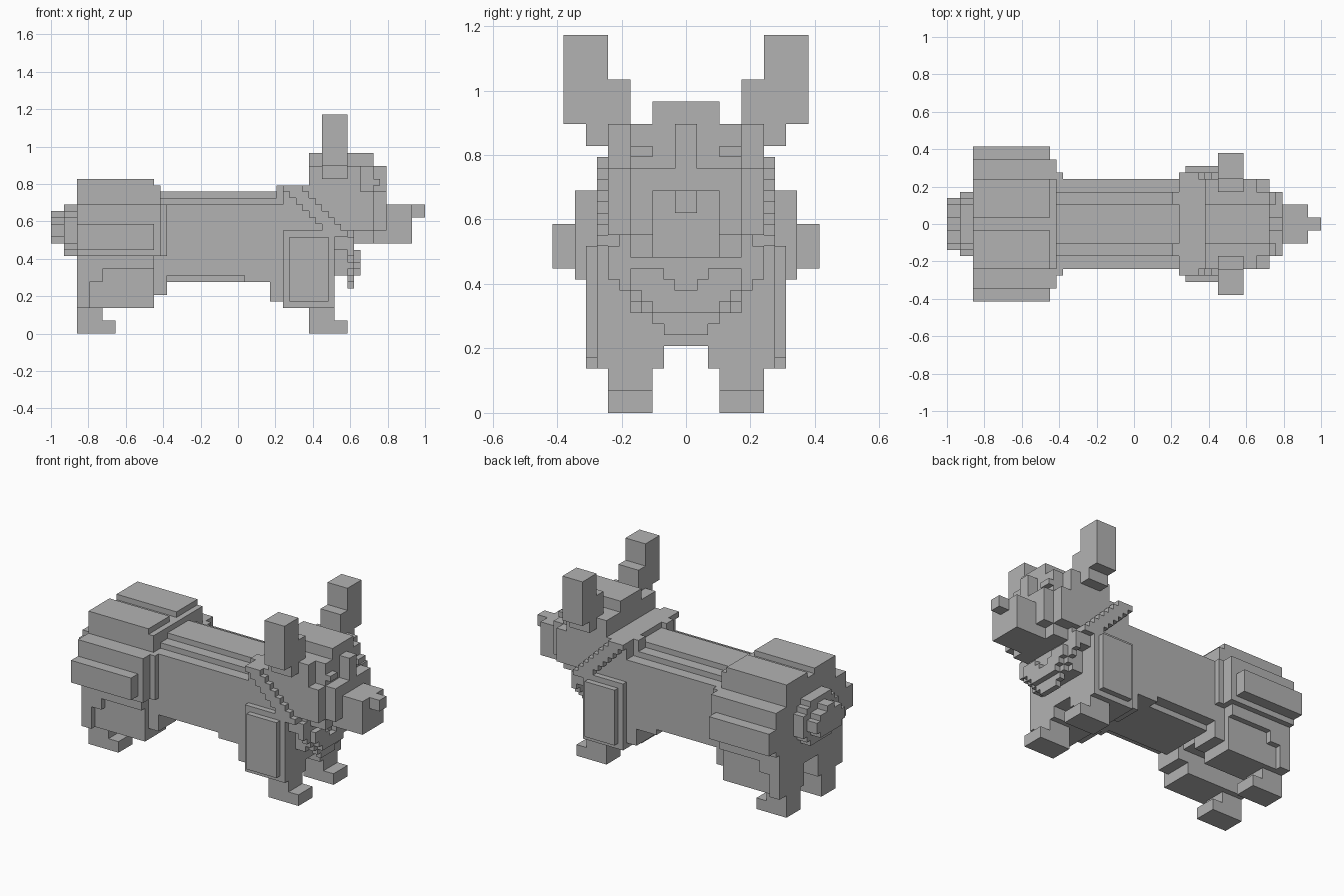
import bpy, bmesh
from mathutils import Vector

cube = bpy.data.objects.get("Cube")
if cube:
    bpy.data.objects.remove(cube, do_unlink=True)

V = 2 / 58  # size of one block

fur = bpy.data.materials.new("plain_grey")
fur.use_nodes = True
GREY = (0.45, 0.45, 0.45, 1)
fur.diffuse_color = GREY
fur.node_tree.nodes["Principled BSDF"].inputs["Base Color"].default_value = GREY


def add_box(bm, x0, x1, y0, y1, z0, z1):
    """Add one box given in block units, x counted from the tail."""
    verts = bmesh.ops.create_cube(bm, size=1)["verts"]
    size = Vector((x1 - x0, y1 - y0, z1 - z0)) * V
    mid = Vector(((x0 + x1) / 2 - 29, (y0 + y1) / 2, (z0 + z1) / 2)) * V
    for v in verts:
        v.co = Vector(a * b for a, b in zip(v.co, size)) + mid


def part(name, boxes, pair=False):
    """Boxes are (x0, x1, half_width, z0, z1), or (x0, x1, y0, y1, z0, z1) if paired."""
    bm = bmesh.new()
    for b in boxes:
        if pair:
            x0, x1, y0, y1, z0, z1 = b
            add_box(bm, x0, x1, y0, y1, z0, z1)
            add_box(bm, x0, x1, -y1, -y0, z0, z1)
        else:
            x0, x1, w, z0, z1 = b
            add_box(bm, x0, x1, -w, w, z0, z1)
    mesh = bpy.data.meshes.new(name)
    bm.to_mesh(mesh)
    bm.free()
    mesh.materials.append(fur)
    bpy.context.collection.objects.link(bpy.data.objects.new(name, mesh))


# Round stub tail
part("tail", [(2, 4, 5, 14, 18), (2, 4, 4, 13, 19), (2, 4, 3, 12, 20),
              (0, 4, 4, 15, 17), (0, 4, 3, 14, 18), (0, 4, 1, 14, 19)])

# Hindquarters: stacked layers, with a shallow groove along the top
part("hindquarters", [(4, 16, 10, 12, 20), (4, 16, 12, 13, 17),
                      (4, 17, 7, 8, 23), (16, 17, 10, 12, 20),
                      (16, 18, 8, 12, 20)])
part("rump_lobes", [(4, 16, 1, 7, 20, 24)], pair=True)
part("hind_legs", [(4, 6, 8, 9, 4, 12), (6, 8, 8, 9, 8, 12), (8, 16, 8, 9, 10, 12),
                   (4, 16, 2, 8, 4, 12), (16, 18, 2, 7, 6, 12),
                   (4, 8, 3, 7, 2, 4), (4, 10, 3, 7, 0, 2)], pair=True)

# Long body with stepped back and belly
part("body", [(17, 40, 7, 9, 20), (17, 40, 5, 20, 21), (17, 40, 3, 21, 22),
              (18, 30, 5, 8, 9), (30, 36, 7, 8, 9)])

# Chest, shoulders and front legs
part("chest", [(36, 44, 7, 6, 16), (44, 46, 5, 9, 16), (38, 47, 6, 13, 18)])
part("shoulders", [(34, 36, 2, 7, 5, 9), (36, 44, 2, 8, 4, 16),
                   (37, 43, 8, 9, 5, 15)], pair=True)
part("front_legs", [(40, 44, 3, 7, 2, 4), (40, 46, 3, 7, 0, 2)], pair=True)

# Scarf: a slanted stepped band round the neck and a pointed bib
part("scarf_band", [(36 + i, 39 + i, 8 if i < 8 else 7, 22 - i, 23 - i) for i in range(9)]
     + [(36, 40, 7, 20, 23)])
part("scarf_collar_points", [(35, 40, 3, 5, 20, 23)], pair=True)
part("scarf_bib", [(46, 47, 2 + i, 7 + i, 8 + i) for i in range(6)]
     + [(44, 47, 7, 13, 15)])
part("scarf_edge", [(46, 48, max(0, i - 1), i + 2, 8 + i, 10 + i) for i in range(1, 4)],
     pair=True)

# Head with stepped brow and cheeks
part("head", [(40, 50, 7, 16, 22), (40, 48, 7, 22, 26), (40, 50, 3, 26, 28),
              (48, 50, 5, 22, 26), (50, 52, 5, 16, 22), (45, 50, 5, 14, 16)])
part("brow_stripe", [(50, 52, 1, 22, 26)])
part("eyes", [(50, 51, 3, 5, 23, 24)], pair=True)
part("snout", [(48, 56, 3, 14, 20)])
part("nose", [(56, 58, 1, 18, 20)])

# Upright ears
part("ears", [(42, 46, 7, 9, 24, 26), (42, 46, 5, 11, 26, 30),
              (42, 46, 7, 11, 30, 34)], pair=True)
